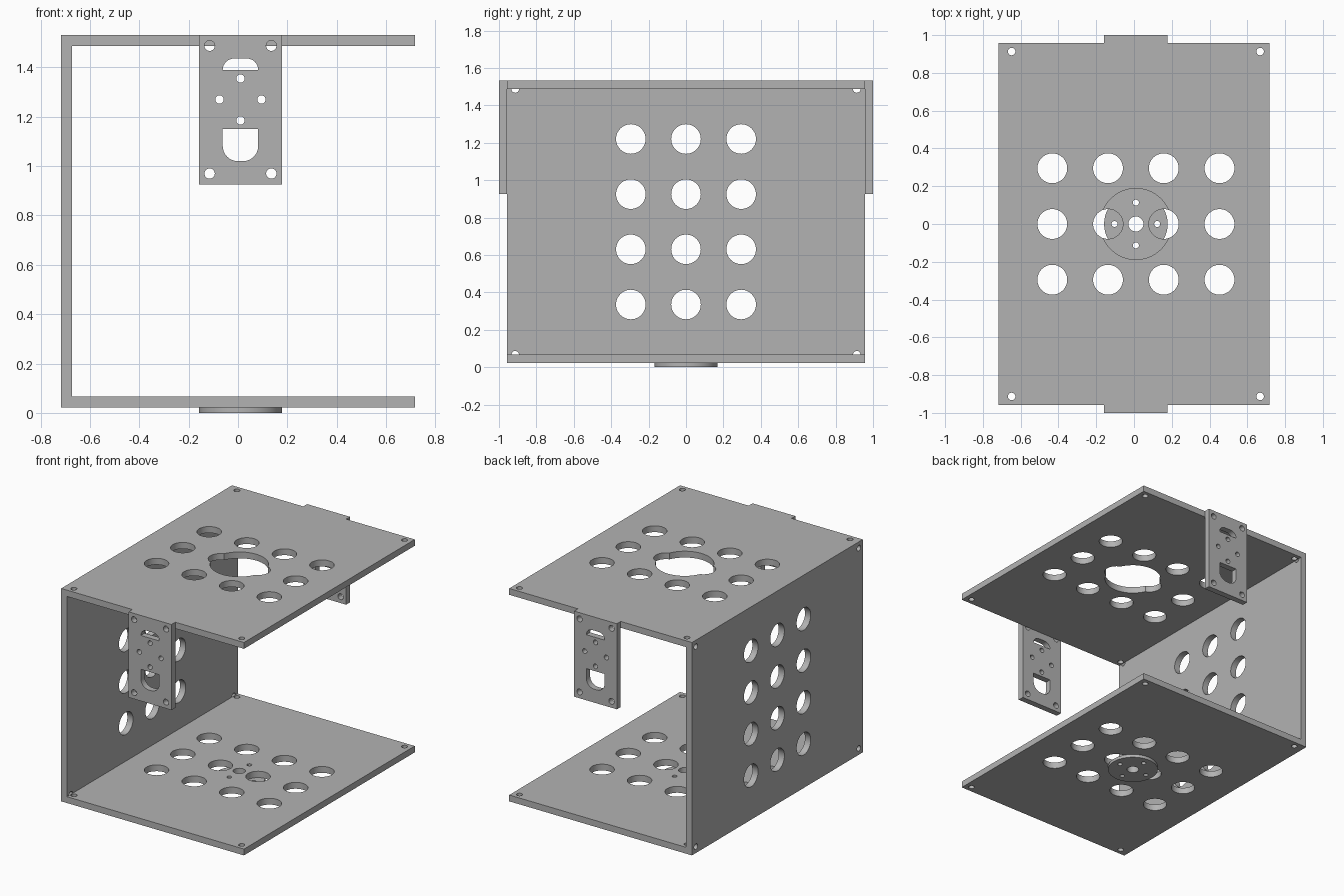
import bpy, bmesh
from math import radians, pi
from mathutils import Matrix, Vector

if "Cube" in bpy.data.objects:
    bpy.data.objects.remove(bpy.data.objects["Cube"], do_unlink=True)

T = 0.045                  # sheet thickness
X, Y = 0.717, 0.957        # plate half sizes
Z0, Z1 = 0.022, 1.532      # underside and top of the bracket
CX = 0.01                  # centre line of tabs and disc
R = 0.079                  # large hole radius
PITCH = 0.295
ROWS = (-PITCH, 0, PITCH)
COLS = [CX + PITCH * k for k in (-1.5, -0.5, 0.5, 1.5)]

grey = bpy.data.materials.new("plain grey")
grey.use_nodes = True
GREY = (0.45, 0.45, 0.45, 1)
grey.diffuse_color = GREY
grey.node_tree.nodes["Principled BSDF"].inputs["Base Color"].default_value = GREY


def make(name, bm):
    bmesh.ops.recalc_face_normals(bm, faces=bm.faces)
    mesh = bpy.data.meshes.new(name)
    bm.to_mesh(mesh)
    bm.free()
    mesh.materials.append(grey)
    ob = bpy.data.objects.new(name, mesh)
    bpy.context.collection.objects.link(ob)
    return ob


def prism(bm, points, offset):
    """Extrude a flat outline along an offset."""
    face = bm.faces.new([bm.verts.new(p) for p in points])
    new = bmesh.ops.extrude_face_region(bm, geom=[face])["geom"]
    bmesh.ops.translate(bm, vec=Vector(offset),
                        verts=[v for v in new if isinstance(v, bmesh.types.BMVert)])


def rod(bm, centre, radius, depth, axis="Z", sides=48):
    turn = {"X": Matrix.Rotation(pi / 2, 4, "Y"), "Y": Matrix.Rotation(pi / 2, 4, "X"),
            "Z": Matrix.Identity(4)}[axis]
    bmesh.ops.create_cone(bm, cap_ends=True, segments=sides, radius1=radius, radius2=radius,
                          depth=depth, matrix=Matrix.Translation(centre) @ turn)


def boolean(target, bm, operation, name):
    tool = make(name, bm)
    mod = target.modifiers.new(name, "BOOLEAN")
    mod.operation, mod.solver, mod.object = operation, "EXACT", tool
    bpy.context.view_layer.update()
    result = bpy.data.meshes.new_from_object(
        target.evaluated_get(bpy.context.evaluated_depsgraph_get()))
    target.modifiers.clear()
    target.data = result
    bpy.data.objects.remove(tool, do_unlink=True)


def rounded_slot(flat_z, end_z, half, radius):
    """Outline (x, z) with one flat edge and two rounded corners at end_z."""
    s = 1 if end_z > flat_z else -1
    pts = [(CX - half, flat_z), (CX + half, flat_z)]
    for side, steps in ((1, range(9)), (-1, range(8, -1, -1))):
        for i in steps:
            v = Vector((1, 0)) @ Matrix.Rotation(-pi / 16 * i, 2)
            pts.append((CX + side * (half - radius + radius * abs(v.x)),
                        end_z - s * (radius - radius * abs(v.y))))
    return pts


# U-shaped channel: bottom plate, side wall, top plate
bm = bmesh.new()
profile = [(X, Z0), (X, Z0 + T), (-X + T, Z0 + T), (-X + T, Z1 - T),
           (X, Z1 - T), (X, Z1), (-X, Z1), (-X, Z0)]
prism(bm, [(x, -Y, z) for x, z in profile], (0, 2 * Y, 0))
bracket = make("bracket", bm)

# Hanging tabs on the front and back edges of the top plate
bm = bmesh.new()
for s in (-1, 1):
    tab = [(CX - 0.168, 0.925), (CX + 0.168, 0.925), (CX + 0.168, Z1), (CX - 0.168, Z1)]
    prism(bm, [(x, s * Y, z) for x, z in tab], (0, s * (1 - Y), 0))
boolean(bracket, bm, "UNION", "tabs")

# Plate and wall holes
bm = bmesh.new()
for z in (Z0 + T / 2, Z1 - T / 2):
    for y in ROWS:
        for x in COLS:
            rod(bm, (x, y, z), R, 2 * T)
    for x in (CX - 0.658, CX + 0.658):
        for y in (-0.913, 0.913):
            rod(bm, (x, y, z), 0.02, 2 * T, sides=24)
for y in ROWS:
    for k in range(4):
        rod(bm, (-X + T / 2, y, 0.335 + PITCH * k), R, 2 * T, "X")
for y in (-0.913, 0.913):
    for z in (Z0 + T, Z1 - T):
        rod(bm, (-X, y, z), 0.02, 2 * T + 0.002, "X", 24)

# Tab holes and slots
for s in (-1, 1):
    for x in (-0.125, 0.125):
        for z in (0.97, 1.488):
            rod(bm, (CX + x, s * 1.0, z), 0.021, 2 * (1 - Y), "Y", 24)
    for dx, dz in ((0, 0.085), (0, -0.085), (0.085, 0), (-0.085, 0)):
        rod(bm, (CX + dx, s * 0.98, 1.27 + dz), 0.017, 0.1, "Y", 24)
    for outline in (rounded_slot(1.39, 1.436, 0.072, 0.046),
                    rounded_slot(1.15, 1.02, 0.072, 0.062)):
        prism(bm, [(x, s * 0.93, z) for x, z in outline], (0, s * 0.1, 0))
boolean(bracket, bm, "DIFFERENCE", "hole_cutters")

# Large round opening in the top plate
bm = bmesh.new()
rod(bm, (CX, 0, Z1 - T / 2), 0.188, 2 * T, sides=96)
boolean(bracket, bm, "DIFFERENCE", "opening_cutter")

# Mounting disc under the bottom plate
bm = bmesh.new()
rod(bm, (CX, 0, Z0 / 2), 0.168, Z0, sides=96)
boolean(bracket, bm, "UNION", "mounting_disc")

# Shaft hole and four screw holes through disc and plate
bm = bmesh.new()
rod(bm, (CX, 0, 0.03), 0.04, 0.2, sides=32)
for dx, dy in ((0, 1), (0, -1), (1, 0), (-1, 0)):
    rod(bm, (CX + dx * 0.113, dy * 0.113, 0.03), 0.016, 0.2, sides=24)
boolean(bracket, bm, "DIFFERENCE", "screw_cutters")

bpy.ops.object.select_all(action="DESELECT")
bracket.select_set(True)
bpy.context.view_layer.objects.active = bracket
bpy.ops.object.shade_smooth_by_angle(angle=radians(30))
